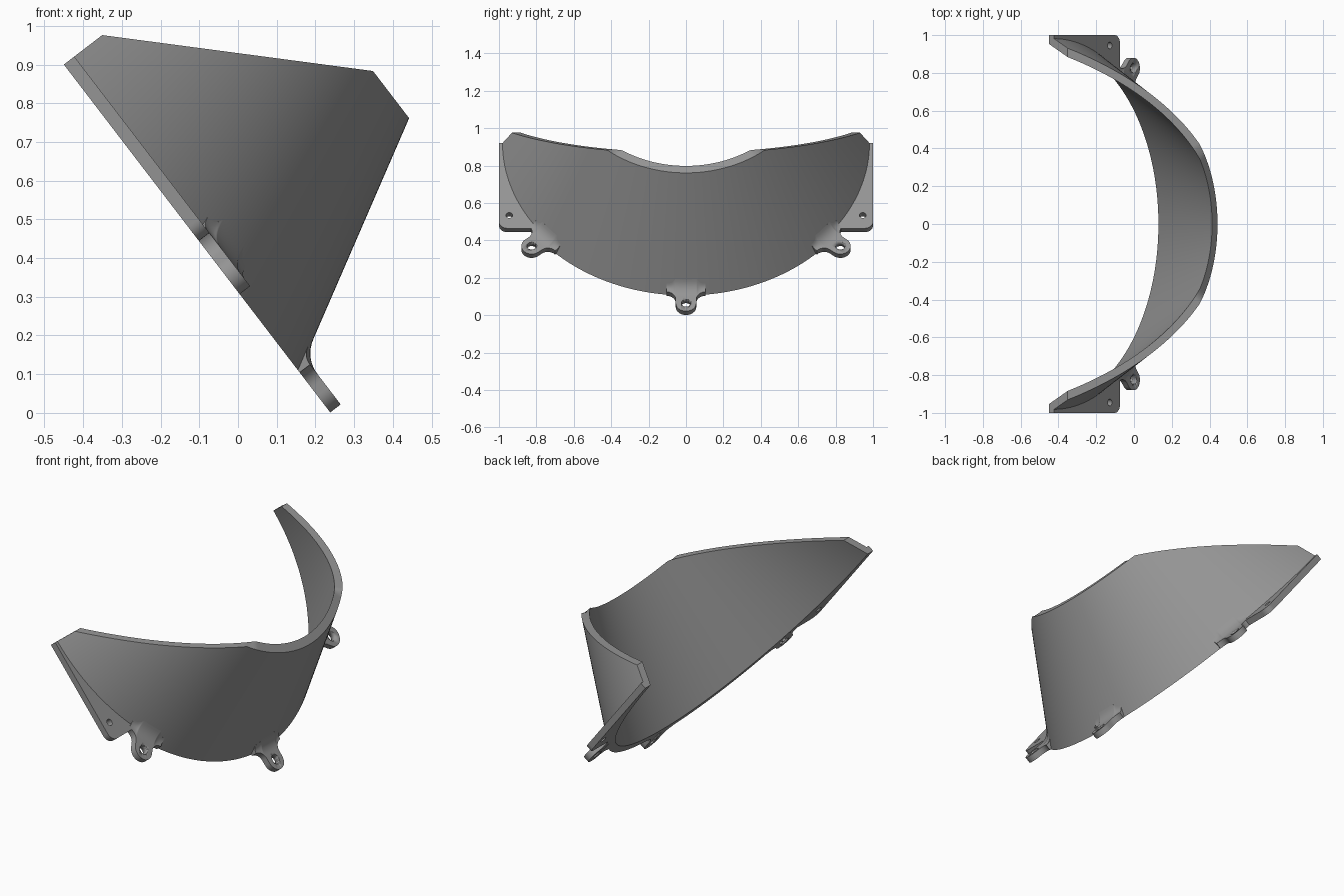
import bpy, bmesh, math
from mathutils import Matrix

if "Cube" in bpy.data.objects:
    bpy.data.objects.remove(bpy.data.objects["Cube"])

# Local frame: X runs down the tilted mounting plane, Y sideways, Z off the plane
FRAME = Matrix(((0.608, 0, 0.794, -0.45),
                (0, 1, 0, 0),
                (-0.794, 0, 0.608, 0.90),
                (0, 0, 0, 1)))
SLOPE = 0.557        # inward lean of the conical wall
RADIUS = 1.0         # outer radius on the mounting plane
WALL = 0.047         # radial wall thickness
HEIGHT = 0.624       # height of the flat top rim
PLATE = 0.034        # thickness of lugs and side plates

grey = bpy.data.materials.new("mid_grey")
grey.diffuse_color = (0.30, 0.30, 0.30, 1)
grey.use_nodes = True
grey.node_tree.nodes["Principled BSDF"].inputs["Base Color"].default_value = grey.diffuse_color


def finish(name, bm, matrix=FRAME, angle=30):
    bmesh.ops.remove_doubles(bm, verts=bm.verts[:], dist=1e-5)
    bmesh.ops.recalc_face_normals(bm, faces=bm.faces[:])
    mesh = bpy.data.meshes.new(name)
    bm.to_mesh(mesh)
    bm.free()
    ob = bpy.data.objects.new(name, mesh)
    bpy.context.collection.objects.link(ob)
    ob.matrix_world = matrix
    mesh.materials.append(grey)
    bpy.ops.object.select_all(action='DESELECT')
    ob.select_set(True)
    bpy.context.view_layer.objects.active = ob
    bpy.ops.object.shade_smooth_by_angle(angle=math.radians(angle))
    return ob


def loft(sections):
    """Closed solid through a row of equal-length closed sections."""
    bm = bmesh.new()
    rows = [[bm.verts.new(p) for p in sec] for sec in sections]
    n = len(rows[0])
    for a, b in zip(rows, rows[1:]):
        for i in range(n):
            j = (i + 1) % n
            bm.faces.new((a[i], a[j], b[j], b[i]))
    bm.faces.new(rows[0])
    bm.faces.new(rows[-1][::-1])
    return bm


def drill(ob, x, y, radius):
    """Cut a round hole square to the mounting plane."""
    bm = bmesh.new()
    bmesh.ops.create_cone(bm, cap_ends=True, segments=32, radius1=radius,
                          radius2=radius, depth=0.3)
    cutter = finish("hole_cutter", bm, ob.matrix_world @ Matrix.Translation((x, y, 0)))
    cutter.hide_render = True
    bpy.context.view_layer.update()
    mod = ob.modifiers.new("hole", 'BOOLEAN')
    mod.operation = 'DIFFERENCE'
    mod.solver = 'EXACT'
    mod.object = cutter
    bpy.context.view_layer.objects.active = ob
    bpy.ops.object.modifier_apply(modifier=mod.name)
    bpy.data.objects.remove(cutter)


# Half-cone wall: flat rim at the front, slanting cut towards both ends
def rim_height(r, c):
    return min(HEIGHT, (0.125 + r * c) / (1 + SLOPE * c))


sections = []
for deg in range(-90, 91):
    c, s = math.cos(math.radians(deg)), math.sin(math.radians(deg))
    ho, hi = rim_height(RADIUS, c), rim_height(RADIUS - WALL, c)
    sections.append([((r - SLOPE * h) * c, (r - SLOPE * h) * s, h) for r, h in
                     ((RADIUS, 0), (RADIUS, ho), (RADIUS - WALL, hi), (RADIUS - WALL, 0))])
finish("curved_wall", loft(sections))

# Flat side plates filling the corners outside the wall
LENGTH, CORNER = 0.574, 0.045
for side, label in ((1, "right"), (-1, "left")):
    r = 0.97
    end = math.asin(LENGTH / r)
    outline = [(r * math.sin(end * i / 24), r * math.cos(end * i / 24)) for i in range(25)]
    for i in range(9):
        a = math.pi / 2 * i / 8
        outline.append((LENGTH - CORNER + CORNER * math.cos(a),
                        1 - CORNER + CORNER * math.sin(a)))
    outline.append((0, 1))
    plate = finish("side_plate_" + label,
                   loft([[(x, y * side, z) for x, y in outline] for z in (0, PLATE)]))
    drill(plate, 0.486, 0.945 * side, 0.018)

# Mounting lugs: rounded tab, flared sides and a fillet running up the wall
HALF, CENTRE, FLARE = 0.055, 1.077, 0.05


def lug_section(s, reach):
    wall = math.sqrt(RADIUS ** 2 - s * s) - SLOPE * PLATE
    g = max(0.001, min(0.055, reach - wall))
    pts = [(0.972, 0), (reach, 0), (reach, PLATE)]
    for i in range(9):
        t = i / 8
        out, up = g * (1 - t) ** 2, g * t * t
        pts.append((wall + out - up * 0.487, PLATE + up * 0.874))
    pts.append((wall - g * 0.487 - 0.02, PLATE + g * 0.874))
    return [(r, s, h) for r, h in pts]


half = []
for i in range(13):
    s = HALF * math.sin(math.pi / 2 * i / 12)
    half.append((s, CENTRE + math.sqrt(max(0, HALF ** 2 - s * s))))
for i in range(11):
    a = math.pi / 2 * i / 10
    half.append((HALF + FLARE * (1 - math.cos(a)), 1.052 - FLARE * math.sin(a)))
profile = [(-s, r) for s, r in half[:0:-1]] + half

for deg, label in ((-50, "left"), (0, "middle"), (50, "right")):
    turn = FRAME @ Matrix.Rotation(math.radians(deg), 4, 'Z')
    lug = finish("mounting_lug_" + label, loft([lug_section(s, r) for s, r in profile]), turn)
    drill(lug, CENTRE, 0, 0.025)
